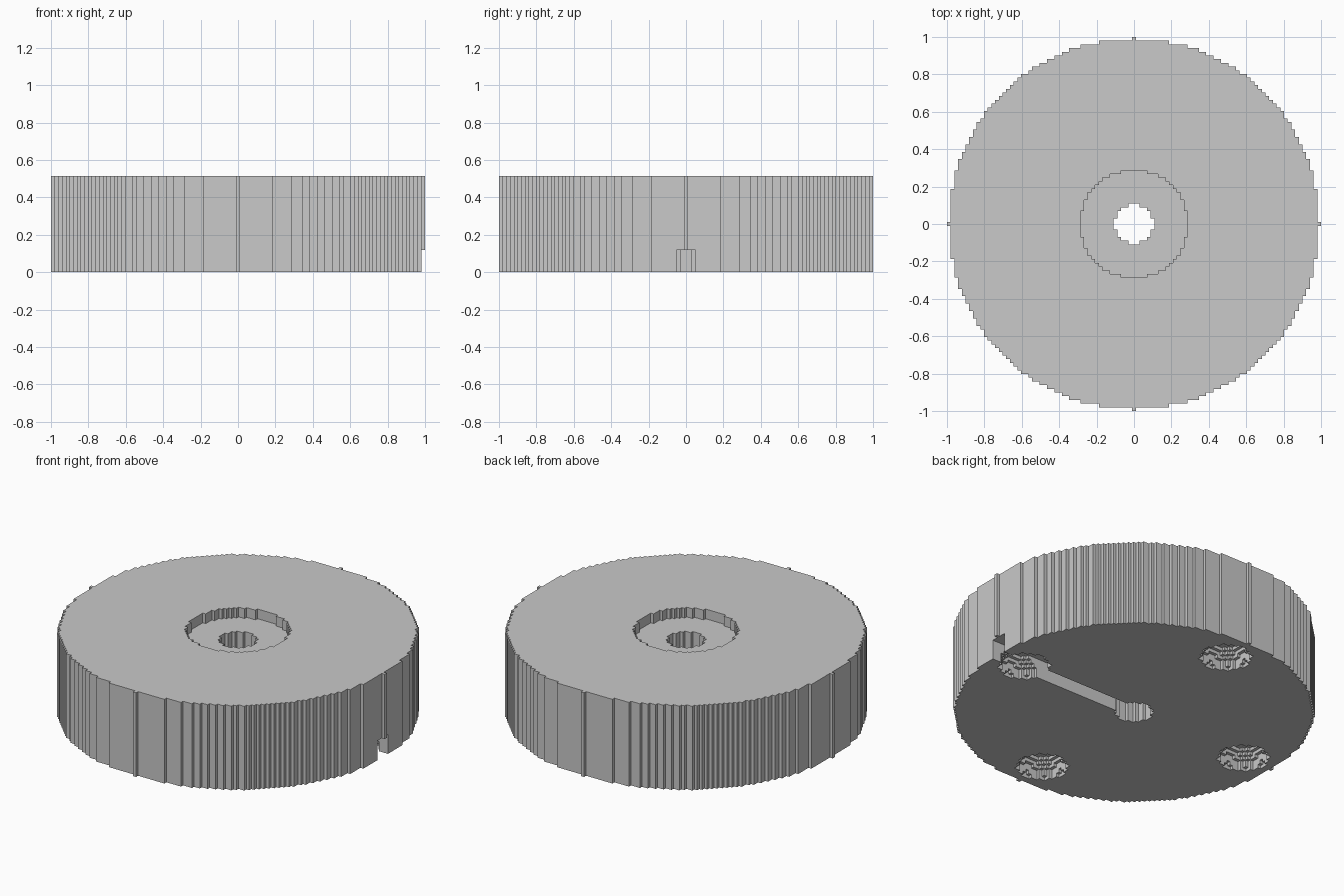
import bpy
import bmesh
import math

UNIT = 2 / 101      # edge of one stair step
HEIGHT = 26         # everything below is measured in steps

default_cube = bpy.data.objects.get("Cube")
if default_cube:
    bpy.data.objects.remove(default_cube)

grey = bpy.data.materials.new("light_grey")
grey.use_nodes = True
colour = (0.585, 0.585, 0.585, 1)
grey.diffuse_color = colour
grey.node_tree.nodes["Principled BSDF"].inputs["Base Color"].default_value = colour


def stepped_circle(radius):
    """Outline of a circle snapped to the step grid."""
    rows = int(radius)

    def half(j):
        return int(math.sqrt(radius ** 2 - j ** 2)) if abs(j) <= rows else -1

    side = []
    for j in range(-rows, rows + 1):
        for step in (-1, 1):
            if half(j) != half(j + step):
                side.append((half(j) + 0.5, j + step / 2))
    return side + [(-x, y) for x, y in reversed(side)]


def prism(name, outline, bottom, top, centre=(0, 0)):
    """Extrude an outline straight up between two heights."""
    bm = bmesh.new()
    verts = [bm.verts.new(((x + centre[0]) * UNIT, (y + centre[1]) * UNIT, bottom * UNIT))
             for x, y in outline]
    base = bm.faces.new(verts)
    rise = bmesh.ops.extrude_face_region(bm, geom=[base])
    moved = [v for v in rise["geom"] if isinstance(v, bmesh.types.BMVert)]
    bmesh.ops.translate(bm, verts=moved, vec=(0, 0, (top - bottom) * UNIT))
    bmesh.ops.recalc_face_normals(bm, faces=bm.faces)
    mesh = bpy.data.meshes.new(name)
    bm.to_mesh(mesh)
    bm.free()
    mesh.materials.append(grey)
    obj = bpy.data.objects.new(name, mesh)
    bpy.context.collection.objects.link(obj)
    return obj


# Main body
body = prism("round_base", stepped_circle(50), 0, HEIGHT)

# Recess in the top and the hole through the middle
cutters = [
    prism("top_recess_cutter", stepped_circle(14.5), HEIGHT - 3, HEIGHT + 2),
    prism("centre_hole_cutter", stepped_circle(5.2), -2, HEIGHT + 2),
]

# Four domed pockets underneath, cut layer by layer
POCKET = 7.2
for x, y in ((1, 0), (0, 1), (-1, 0), (0, -1)):
    for layer in range(int(POCKET)):
        radius = math.sqrt(POCKET ** 2 - (layer + 0.5) ** 2)
        cutters.append(prism("foot_pocket_cutter", stepped_circle(radius),
                             -2, layer + 1, (40 * x, 40 * y)))

# Cable channel from the hole out to the left side
channel = [(0, -2.5), (53, -2.5), (53, 2.5), (0, 2.5)]
cutters.append(prism("cable_channel_cutter", channel, -2, 6))

# Cut everything out of the body
bpy.context.view_layer.objects.active = body
for cutter in cutters:
    cut = body.modifiers.new(cutter.name, "BOOLEAN")
    cut.operation = "DIFFERENCE"
    cut.solver = "EXACT"
    cut.object = cutter
    bpy.ops.object.modifier_apply(modifier=cut.name)
    bpy.data.objects.remove(cutter)
